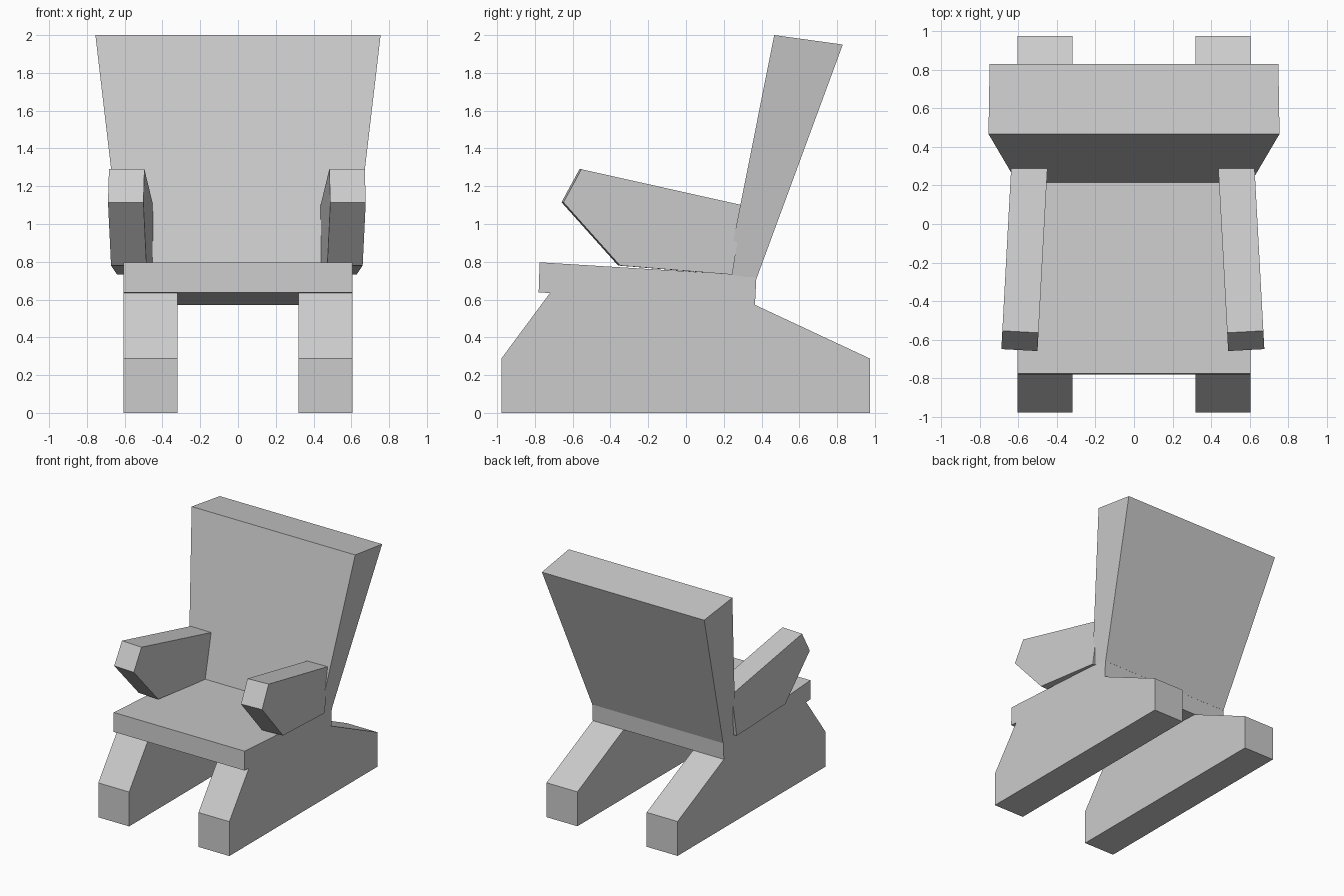
import bpy
import bmesh
from math import radians
from mathutils import Matrix

cube = bpy.data.objects.get("Cube")
if cube:
    bpy.data.objects.remove(cube, do_unlink=True)

grey = bpy.data.materials.new("plain grey")
grey.use_nodes = True
GREY = (0.6, 0.6, 0.6, 1)
grey.diffuse_color = GREY
grey.node_tree.nodes["Principled BSDF"].inputs["Base Color"].default_value = GREY


def prism(name, profile, x0, x1, move=None, flare=None):
    """Extrude a (y, z) profile from x0 to x1; flare = (z0, z1, scale at z1)."""
    bm = bmesh.new()
    face = bm.faces.new([bm.verts.new((x0, y, z)) for y, z in profile])
    side = bmesh.ops.extrude_face_region(bm, geom=[face])["geom"]
    bmesh.ops.translate(bm, vec=(x1 - x0, 0, 0),
                        verts=[v for v in side if isinstance(v, bmesh.types.BMVert)])
    if flare:
        low, high, scale = flare
        for v in bm.verts:
            v.co.x *= 1 + (scale - 1) * (v.co.z - low) / (high - low)
    if move:
        bm.transform(move)
    bmesh.ops.recalc_face_normals(bm, faces=bm.faces)
    mesh = bpy.data.meshes.new(name)
    bm.to_mesh(mesh)
    bm.free()
    mesh.materials.append(grey)
    obj = bpy.data.objects.new(name, mesh)
    bpy.context.collection.objects.link(obj)
    return obj


HALF = 0.605

# Seat: a slab sloping down to the rear
prism("seat", [(-0.775, 0.797), (-0.78, 0.638), (0.365, 0.572), (0.373, 0.727)],
      -HALF, HALF)

# Backrest: leans back, wider and thicker at the top
prism("backrest", [(0.215, 0.735), (0.373, 0.71), (0.83, 1.95), (0.467, 2.0)],
      -HALF, HALF, flare=(0.72, 2.0, 0.755 / HALF))

leg = [(-0.978, 0), (0.975, 0), (0.975, 0.287), (0.365, 0.572),
       (-0.72, 0.635), (-0.978, 0.287)]
arm = [(-0.56, 1.29), (-0.655, 1.115), (-0.355, 0.78), (0.24, 0.732), (0.30, 1.098)]

for name, s in (("left", 1), ("right", -1)):
    # Runner legs under each side of the seat
    prism(name + "_leg", leg, s * 0.32, s * HALF)
    # Armrests splay outward towards the front
    splay = (Matrix.Translation((s * 0.553 - 0.006, 0, 0))
             @ Matrix.Rotation(radians(3.1 * s), 4, "Z"))
    prism(name + "_armrest", arm, -0.094, 0.094, move=splay)
